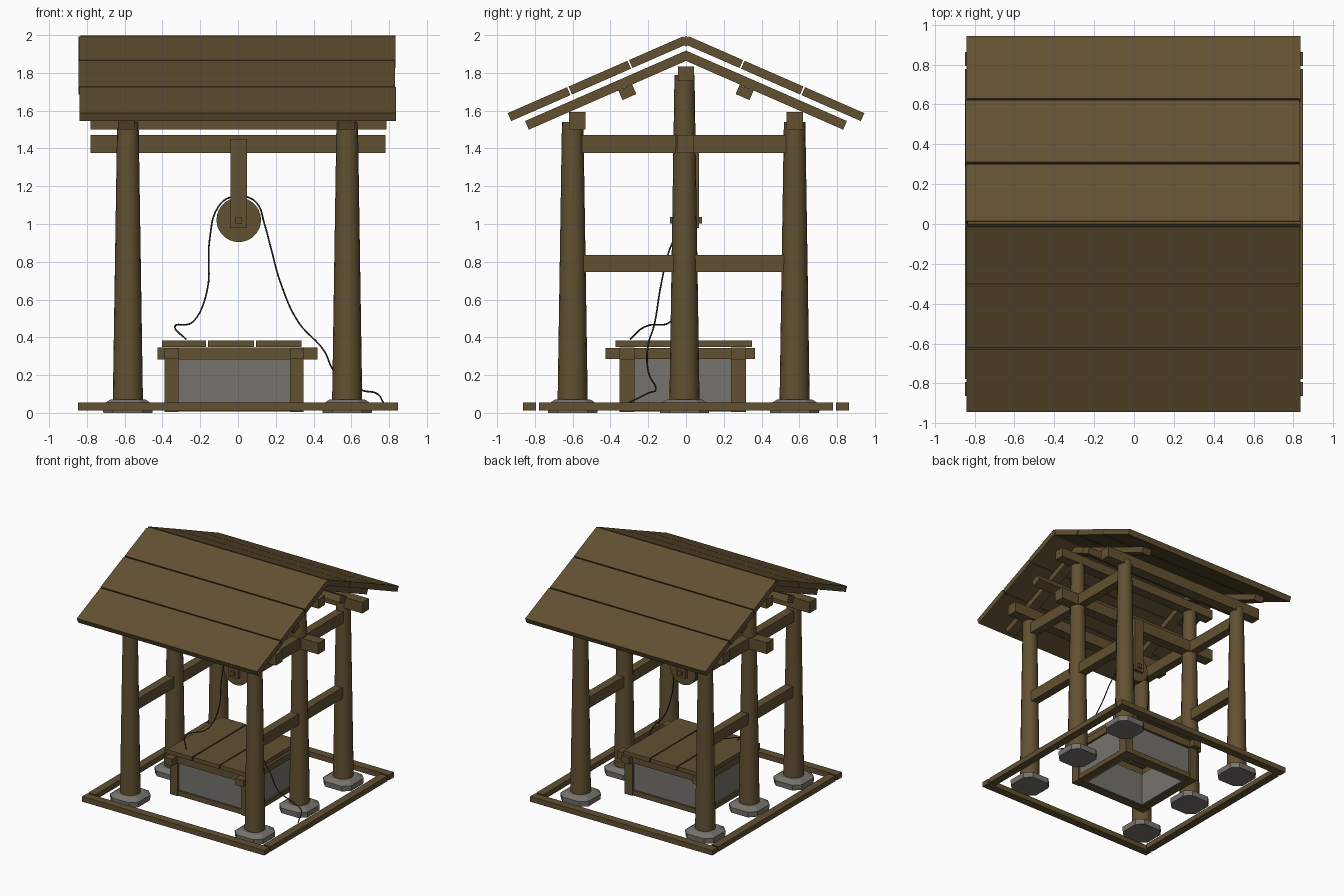
import bpy, bmesh, math, random
from mathutils import Matrix, Vector

if "Cube" in bpy.data.objects:
    bpy.data.objects.remove(bpy.data.objects["Cube"])

random.seed(4)


def material(name, rgb):
    m = bpy.data.materials.new(name)
    m.diffuse_color = (*rgb, 1)
    m.use_nodes = True
    m.node_tree.nodes["Principled BSDF"].inputs["Base Color"].default_value = m.diffuse_color
    return m


WOOD = material("weathered wood", (0.122, 0.082, 0.032))
STONE = material("grey stone", (0.18, 0.172, 0.15))
ROPE = material("dark rope", (0.035, 0.03, 0.025))


def finish(bm, name, mat):
    me = bpy.data.meshes.new(name)
    bmesh.ops.recalc_face_normals(bm, faces=bm.faces)
    bm.to_mesh(me)
    bm.free()
    me.materials.append(mat)
    ob = bpy.data.objects.new(name, me)
    bpy.context.collection.objects.link(ob)
    return ob


def box(name, x, y, z, mat=WOOD):
    """Box from (min, max) pairs."""
    bm = bmesh.new()
    mid = Vector([(a + b) / 2 for a, b in (x, y, z)])
    size = [b - a for a, b in (x, y, z)]
    bmesh.ops.create_cube(bm, size=1, matrix=Matrix.Translation(mid) @ Matrix.Diagonal((*size, 1)))
    return finish(bm, name, mat)


def beam(name, cx, cy, w, h, z):
    return box(name, (cx - w, cx + w), (cy - h, cy + h), z)


def cone(name, r1, r2, depth, matrix, sides, mat=WOOD):
    bm = bmesh.new()
    bmesh.ops.create_cone(bm, cap_ends=True, segments=sides, radius1=r1, radius2=r2,
                          depth=depth, matrix=matrix)
    ob = finish(bm, name, mat)
    for p in ob.data.polygons:
        p.use_smooth = len(p.vertices) == 4
    return ob


PITCH = math.atan(0.4375)


def sloped(name, side, x, y0, y1, ridge_z, thick):
    """Plank lying on the roof slope; ridge_z is its top surface height at y = 0."""
    c, s = math.cos(PITCH), math.sin(PITCH)
    down, up = Vector((0, side * c, -s)), Vector((0, side * s, c))
    mid = Vector(((x[0] + x[1]) / 2, 0, ridge_z)) + down * (y0 + y1) / 2 / c - up * thick / 2
    bm = bmesh.new()
    bmesh.ops.create_cube(bm, size=1, matrix=Matrix.Translation(mid)
                          @ Matrix.Rotation(-side * PITCH, 4, 'X')
                          @ Matrix.Diagonal((x[1] - x[0], (y1 - y0) / c, thick, 1)))
    return finish(bm, name, WOOD)


# Ground frame
for s in (-1, 1):
    beam("ground_frame_long", 0, s * 0.828, 0.848, 0.034, (0.012, 0.056))
    beam("ground_frame_side", s * 0.815, 0, 0.033, 0.778, (0.012, 0.056))

# Posts on chamfered stone footings
for px in (-0.583, 0.578):
    for py, top in ((-0.6, 1.54), (-0.008, 1.79), (0.575, 1.54)):
        rt = 0.08 - (top - 0.05) * 0.0155
        cone("post", 0.08, rt, top - 0.05, Matrix.Translation((px, py, (top + 0.05) / 2)), 16)
        bm = bmesh.new()
        rings = []
        for half, z in ((0.13, 0.0), (0.133, 0.045), (0.095, 0.07)):
            k = half * 0.6
            pts = [(half, -k), (half, k), (k, half), (-k, half),
                   (-half, k), (-half, -k), (-k, -half), (k, -half)]
            rings.append([bm.verts.new((px + a, py + b, z)) for a, b in pts])
        for lo, hi in zip(rings, rings[1:]):
            for i in range(8):
                j = (i + 1) % 8
                bm.faces.new((lo[i], lo[j], hi[j], hi[i]))
        bm.faces.new(rings[0][::-1])
        bm.faces.new(rings[-1])
        finish(bm, "footing_stone", STONE)
    # Side rails and ties through the posts
    beam("side_rail", px, -0.01, 0.035, 0.54, (0.745, 0.837))
    beam("side_tie", px, -0.01, 0.035, 0.54, (1.375, 1.47))

# Long beams
beam("pulley_beam", 0, -0.003, 0.78, 0.045, (1.375, 1.47))
beam("ridge_beam", 0, 0, 0.78, 0.043, (1.757, 1.835))
for s in (-1, 1):
    beam("wall_plate", 0.003, s * 0.575, 0.783, 0.044, (1.5, 1.592))

# Roof: rafters, purlins, three boards per slope, ridge strip
for s in (-1, 1):
    for rx in (-0.592, 0.573):
        sloped("rafter", s, (rx - 0.043, rx + 0.043), 0.0, 0.852, 1.918, 0.05)
    sloped("purlin", s, (-0.76, 0.76), 0.285, 0.358, 1.863, 0.055)
    for y0, y1 in ((0.015, 0.302), (0.31, 0.622), (0.63, 0.944)):
        j = random.uniform(-0.008, 0.008)
        sloped("roof_board", s, (-0.838 + j, 0.838 + j), y0, y1, 2.0, 0.046)
bm = bmesh.new()
bmesh.ops.create_cube(bm, size=1, matrix=Matrix.Translation((0, 0, 1.968))
                      @ Matrix.Rotation(math.pi / 4, 4, 'X') @ Matrix.Diagonal((1.67, 0.042, 0.042, 1)))
finish(bm, "ridge_strip", WOOD)

# Pulley: two hangers, wheel, square axle
for s in (-1, 1):
    beam("pulley_hanger", 0.003, s * 0.055, 0.044, 0.014, (0.98, 1.45))
turn = Matrix.Translation((0.004, 0, 1.022)) @ Matrix.Rotation(math.pi / 2, 4, 'X')
for s in (-1, 1):
    cone("pulley_flange", 0.118, 0.118, 0.02, turn @ Matrix.Translation((0, 0, s * 0.023)), 28)
cone("pulley_core", 0.108, 0.108, 0.04, turn, 28)
beam("pulley_axle", 0.004, 0, 0.018, 0.085, (1.002, 1.037))

# Rope over the wheel, trailing to the ground
path = [(-0.275, -0.295, 0.39), (-0.335, -0.22, 0.455), (-0.235, -0.08, 0.485),
        (-0.165, -0.03, 0.64), (-0.15, 0, 0.92), (-0.105, 0, 1.09), (-0.04, 0, 1.142),
        (0.04, 0, 1.145), (0.1, 0, 1.11), (0.14, -0.02, 1.0), (0.175, -0.085, 0.87),
        (0.225, -0.13, 0.69), (0.32, -0.165, 0.48), (0.455, -0.205, 0.33),
        (0.51, -0.2, 0.22), (0.65, -0.16, 0.122), (0.73, -0.2, 0.105), (0.77, -0.3, 0.055)]
cu = bpy.data.curves.new("rope", 'CURVE')
cu.dimensions = '3D'
cu.bevel_depth = 0.0045
cu.bevel_resolution = 1
cu.resolution_u = 6
sp = cu.splines.new('BEZIER')
sp.bezier_points.add(len(path) - 1)
for p, co in zip(sp.bezier_points, path):
    p.co = co
    p.handle_left_type = p.handle_right_type = 'AUTO'
cu.materials.append(ROPE)
bpy.context.collection.objects.link(bpy.data.objects.new("rope", cu))

# Well: stone walls, corner legs, crossing rails
X, Y = (-0.352, 0.312), (-0.312, 0.278)
for i in (0, 1):
    s = (-1, 1)[i]
    xo, yo = X[i] + s * 0.02, Y[i] + s * 0.02
    box("well_wall_side", sorted((xo, xo - s * 0.07)), Y, (0.01, 0.29), STONE)
    box("well_wall_long", X, sorted((yo, yo - s * 0.07)), (0.01, 0.29), STONE)
    box("well_rail_long", (-0.427, 0.42), (Y[i] - 0.04, Y[i] + 0.04), (0.283, 0.346))
    box("well_rail_side", (X[i] - 0.037, X[i] + 0.037), (-0.425, 0.365), (0.286, 0.343))
    box("well_sill_long", X, (Y[i] - 0.035, Y[i] + 0.035), (0.008, 0.05))
    box("well_sill_side", (X[i] - 0.033, X[i] + 0.033), Y, (0.008, 0.05))
    for y in Y:
        beam("well_leg", X[i], y, 0.036, 0.04, (0.005, 0.3))

# Well lid boards
for x in ((-0.403, -0.17), (-0.158, 0.085), (0.095, 0.335)):
    box("well_lid_board", x, (-0.372, 0.35), (0.348, 0.382))
